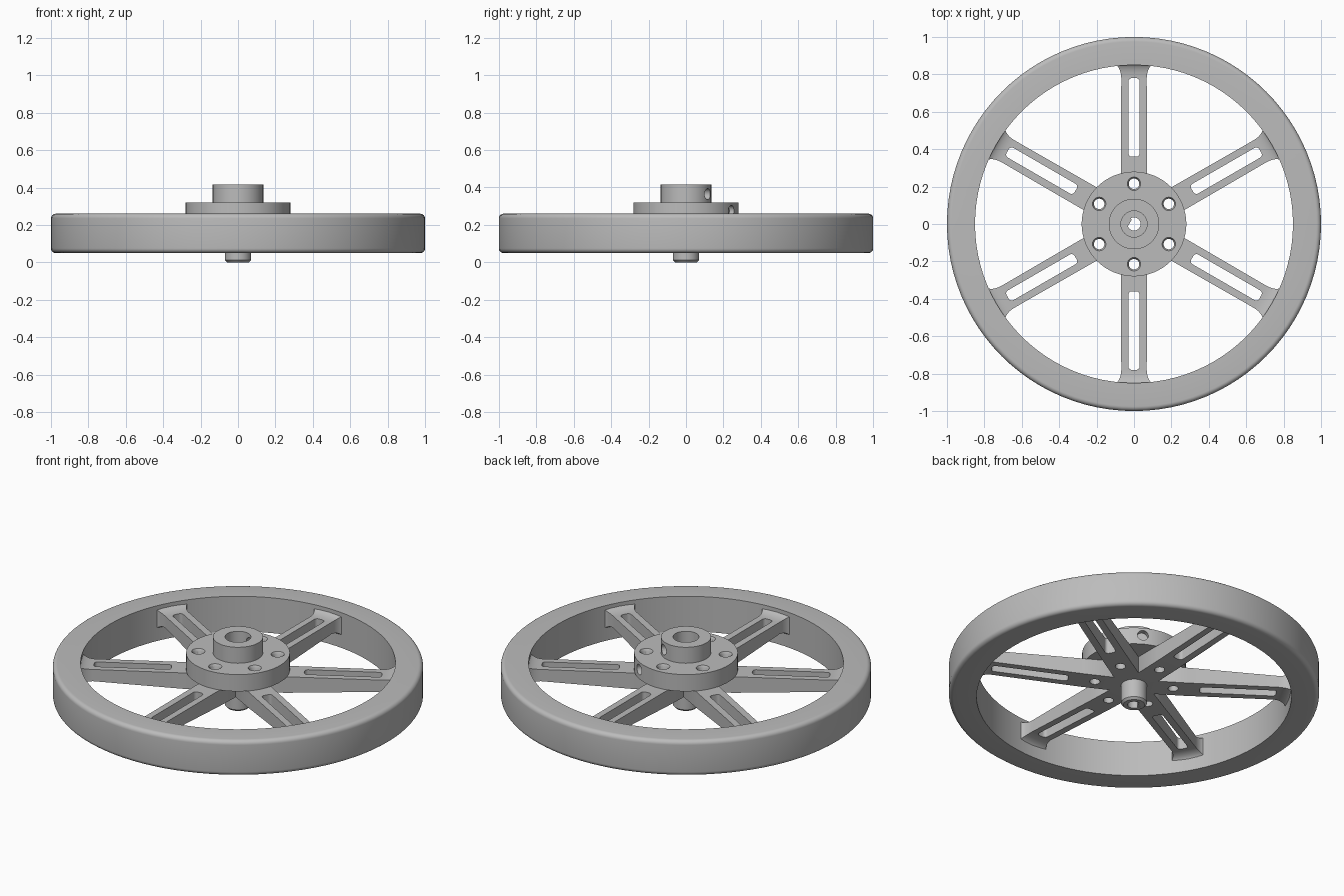
import bpy, bmesh, math
from mathutils import Matrix, Vector

cube = bpy.data.objects.get("Cube")
if cube:
    bpy.data.objects.remove(cube, do_unlink=True)

grey = bpy.data.materials.new("Satin grey")
grey.use_nodes = True
colour = (0.5, 0.5, 0.5, 1)
grey.diffuse_color = colour
grey.node_tree.nodes["Principled BSDF"].inputs["Base Color"].default_value = colour


def make(name, bm):
    bmesh.ops.recalc_face_normals(bm, faces=bm.faces)
    mesh = bpy.data.meshes.new(name)
    bm.to_mesh(mesh)
    bm.free()
    mesh.materials.append(grey)
    ob = bpy.data.objects.new(name, mesh)
    bpy.context.collection.objects.link(ob)
    return ob


def lathe(name, profile, steps):
    """Spin a closed (radius, z) profile around the upright axis."""
    bm = bmesh.new()
    rings = [[bm.verts.new((r * math.cos(a), r * math.sin(a), z)) for r, z in profile]
             for a in (math.tau * i / steps for i in range(steps))]
    n = len(profile)
    for i in range(steps):
        a, b = rings[i], rings[(i + 1) % steps]
        for j in range(n):
            k = (j + 1) % n
            bm.faces.new((a[j], b[j], b[k], a[k]))
    return make(name, bm)


def add_cylinder(bm, centre, direction, radius, depth, top=None):
    turn = Vector((0, 0, 1)).rotation_difference(Vector(direction)).to_matrix().to_4x4()
    bmesh.ops.create_cone(bm, cap_ends=True, segments=24, radius1=radius,
                          radius2=top or radius, depth=depth,
                          matrix=Matrix.Translation(centre) @ turn)


def cut(ob, cutter):
    """Subtract the cutter and keep the result as plain mesh."""
    cutter.hide_render = True
    mod = ob.modifiers.new("cut", 'BOOLEAN')
    mod.operation, mod.solver, mod.object = 'DIFFERENCE', 'EXACT', cutter
    bpy.context.view_layer.update()
    result = bpy.data.meshes.new_from_object(
        ob.evaluated_get(bpy.context.evaluated_depsgraph_get()))
    ob.modifiers.clear()
    ob.data = result
    bpy.data.objects.remove(cutter, do_unlink=True)


def smooth(ob):
    bpy.ops.object.select_all(action='DESELECT')
    ob.select_set(True)
    bpy.context.view_layer.objects.active = ob
    bpy.ops.object.shade_smooth_by_angle(angle=math.radians(32))


spoke_angles = [math.radians(30 + 60 * i) for i in range(6)]

# Rim with rounded outer edges
rounding = 0.025
arc = [math.radians(15 * i) for i in range(7)]
outer = [(1 - rounding + rounding * math.cos(a), rounding * math.sin(a)) for a in arc]
rim_profile = [(0.85, 0.05)]
rim_profile += [(r, 0.05 + rounding - h) for r, h in reversed(outer)]
rim_profile += [(r, 0.26 - rounding + h) for r, h in outer]
rim_profile += [(0.85, 0.26)]
smooth(lathe("rim", rim_profile, 96))

# Hub: flange and boss with a stepped bore
hub = lathe("hub", [(0.04, 0.22), (0.28, 0.22), (0.28, 0.32), (0.135, 0.32),
                    (0.135, 0.415), (0.07, 0.415), (0.07, 0.25), (0.04, 0.25)], 64)
bm = bmesh.new()
for a in spoke_angles:
    spot = Vector((0.215 * math.cos(a), 0.215 * math.sin(a), 0))
    add_cylinder(bm, spot + Vector((0, 0, 0.27)), (0, 0, 1), 0.028, 0.2)
cut(hub, make("bolt_hole_cutter", bm))
# Countersinks around the bolt holes
bm = bmesh.new()
for a in spoke_angles:
    spot = Vector((0.215 * math.cos(a), 0.215 * math.sin(a), 0.32))
    add_cylinder(bm, spot, (0, 0, 1), 0.027, 0.03, 0.045)
cut(hub, make("countersink_cutter", bm))
# Set screw holes in the sides of the boss and the flange
side = Vector((0.5, math.sin(math.radians(60)), 0))
bm = bmesh.new()
add_cylinder(bm, side * 0.12 + Vector((0, 0, 0.365)), side, 0.03, 0.14)
add_cylinder(bm, side * 0.28 + Vector((0, 0, 0.275)), side, 0.03, 0.06)
cut(hub, make("set_screw_cutter", bm))
smooth(hub)

# Shaft collar below the hub, with a flat side in its bore
smooth(lathe("collar", [(0.035, 0), (0.058, 0), (0.07, 0.012),
                        (0.07, 0.25), (0.035, 0.25)], 48))
bm = bmesh.new()
bmesh.ops.create_cube(bm, size=1, matrix=Matrix.Translation((-0.029, 0.012, 0.125))
                      @ Matrix.Rotation(math.radians(-30), 4, 'Z')
                      @ Matrix.Diagonal((0.018, 0.04, 0.245, 1)))
make("bore_flat", bm)


def make_spoke():
    """Loft sections of (distance, half width, bottom, top), flaring at the rim."""
    sections = [(0.05, 0.029, 0.12, 0.22), (0.1212, 0.07, 0.12, 0.22),
                (0.28, 0.07, 0.125, 0.22)]
    for i in range(8):
        t = math.radians(80 * i / 7)
        flare = 0.05 * (1 - math.cos(t))
        sections.append((0.78 + 0.08 * math.sin(t), 0.068 + flare,
                         0.15 - flare, 0.22 + flare * 0.7))
    bm = bmesh.new()
    loops = [[bm.verts.new(p) for p in ((x, -w, lo), (x, w, lo), (x, w, hi), (x, -w, hi))]
             for x, w, lo, hi in sections]
    for a, b in zip(loops, loops[1:]):
        for j in range(4):
            k = (j + 1) % 4
            bm.faces.new((a[j], a[k], b[k], b[j]))
    bm.faces.new(loops[0])
    bm.faces.new(loops[-1])
    spoke = make("spoke", bm)
    # Long slot with rounded corners, and the bolt hole
    bm = bmesh.new()
    bmesh.ops.create_cube(bm, size=1, matrix=Matrix.Translation((0.57, 0, 0.2))
                          @ Matrix.Diagonal((0.42, 0.06, 0.4, 1)))
    upright = [e for e in bm.edges if abs(e.verts[0].co.z - e.verts[1].co.z) > 0.1]
    bmesh.ops.bevel(bm, geom=upright, offset=0.018, segments=4, profile=0.5,
                    affect='EDGES')
    add_cylinder(bm, Vector((0.215, 0, 0.17)), (0, 0, 1), 0.028, 0.2)
    cut(spoke, make("slot_cutter", bm))
    smooth(spoke)
    return spoke


# Six spokes meeting in a star under the hub
first = make_spoke()
first.rotation_euler.z = spoke_angles[0]
for i, a in enumerate(spoke_angles[1:], 2):
    copy = first.copy()
    copy.name = f"spoke_{i}"
    copy.rotation_euler.z = a
    bpy.context.collection.objects.link(copy)
